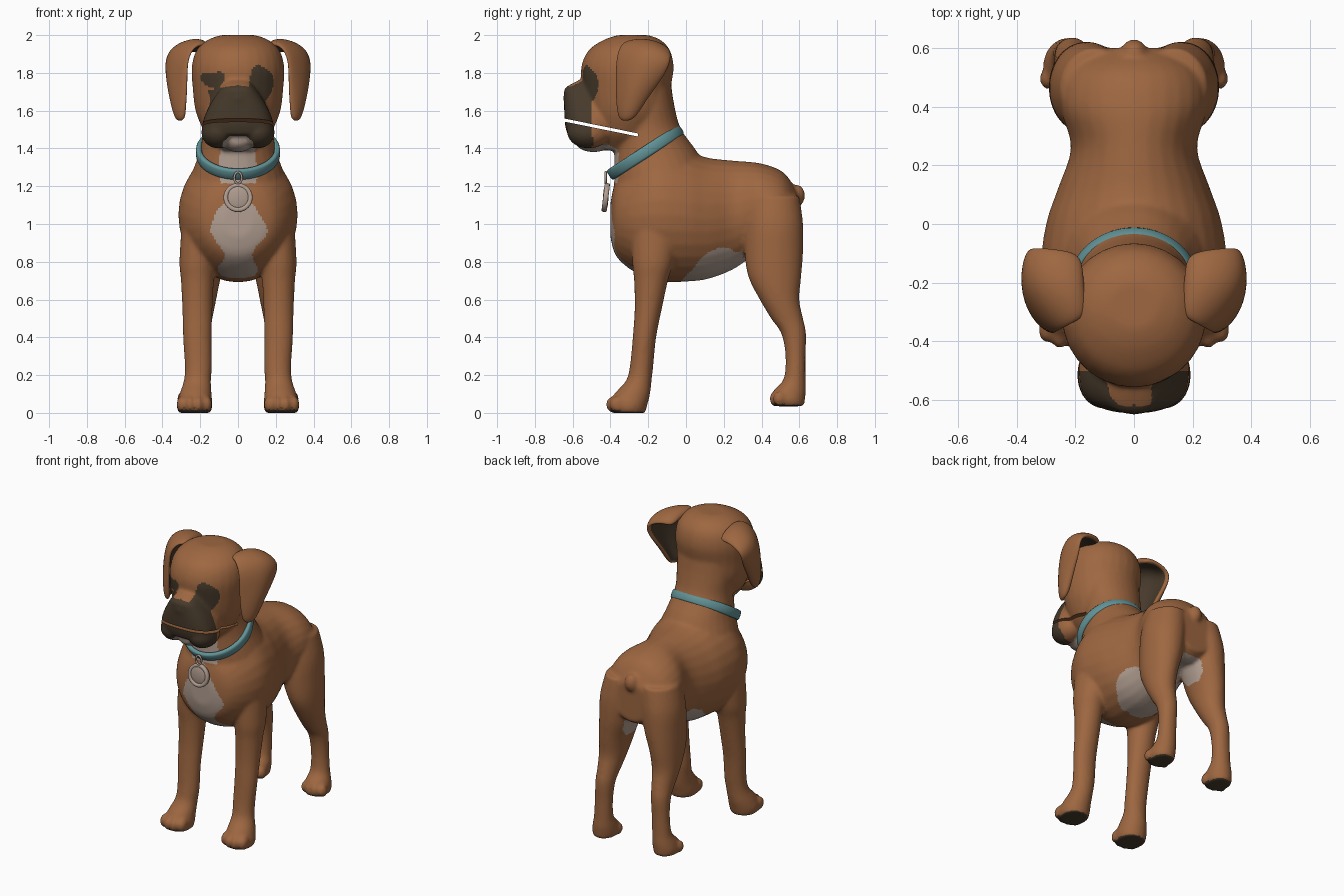
import bpy, bmesh, math
from mathutils import Vector, Matrix

default = bpy.data.objects.get("Cube")
if default:
    bpy.data.objects.remove(default)


def make_material(name, color):
    mat = bpy.data.materials.new(name)
    mat.use_nodes = True
    mat.diffuse_color = (*color, 1)
    mat.node_tree.nodes["Principled BSDF"].inputs["Base Color"].default_value = (*color, 1)
    return mat


tan = make_material("tan_fur", (.34, .135, .052))
dark = make_material("dark_mask", (.062, .042, .024))
pale = make_material("pale_fur", (.44, .34, .28))
teal = make_material("teal_collar", (.12, .29, .31))
FUR, MASK, PALE = range(3)


def new_object(name, bm, materials):
    bmesh.ops.recalc_face_normals(bm, faces=bm.faces)
    mesh = bpy.data.meshes.new(name)
    bm.to_mesh(mesh)
    bm.free()
    for mat in materials:
        mesh.materials.append(mat)
    mesh.shade_smooth()
    obj = bpy.data.objects.new(name, mesh)
    bpy.context.collection.objects.link(obj)
    return obj


def spline(points, steps=4):
    """Smooth the station list with a Catmull-Rom curve."""
    pts = [Vector(p) for p in points]
    pts = [pts[0]] + pts + [pts[-1]]
    result = []
    for a, b, c, d in zip(pts, pts[1:], pts[2:], pts[3:]):
        for i in range(steps):
            t = i / steps
            result.append(.5 * (2 * b + (c - a) * t + (2 * a - 5 * b + 4 * c - d) * t * t
                                + (3 * b - a - 3 * c + d) * t ** 3))
    return result + [pts[-1]]


def loft(bm, stations, along="z", side=1, power=1.0, count=28):
    """Skin elliptical rings; each station is (level, x, other, width, depth)."""
    rings = []
    for level, x, other, width, depth in spline(stations):
        ring = []
        for i in range(count):
            a = math.tau * i / count
            c, s = math.cos(a), math.sin(a)
            u = side * x + width * math.copysign(abs(c) ** power, c)
            v = other + depth * math.copysign(abs(s) ** power, s)
            ring.append(bm.verts.new((u, v, level) if along == "z" else (u, level, v)))
        rings.append(ring)
    for low, high in zip(rings, rings[1:]):
        for i in range(count):
            j = (i + 1) % count
            bm.faces.new((low[i], low[j], high[j], high[i]))
    bm.faces.new(rings[0][::-1])
    bm.faces.new(rings[-1])


def ball(bm, center, radii):
    matrix = Matrix.Translation(center) @ Matrix.Diagonal((*radii, 1))
    bmesh.ops.create_uvsphere(bm, u_segments=24, v_segments=14, radius=1, matrix=matrix)


def band(name, center, rx, ry, thick, height, tilt, mat, count=64, sides=12):
    """Closed elliptical band with a rounded section, tilted about x."""
    bm = bmesh.new()
    turn = Matrix.Translation(center) @ Matrix.Rotation(tilt, 4, "X")
    grid = []
    for i in range(count):
        a = math.tau * i / count
        row = []
        for k in range(sides):
            b = math.tau * k / sides
            c, s = math.cos(b), math.sin(b)
            out = thick * math.copysign(abs(c) ** .6, c)
            up = height * math.copysign(abs(s) ** .6, s)
            row.append(bm.verts.new(turn @ Vector(((rx + out) * math.cos(a), (ry + out) * math.sin(a), up))))
        grid.append(row)
    for i in range(count):
        row, after = grid[i], grid[(i + 1) % count]
        for k in range(sides):
            n = (k + 1) % sides
            bm.faces.new((row[k], after[k], after[n], row[n]))
    return new_object(name, bm, [mat])


# Torso, neck, skull and muzzle
body = bmesh.new()
loft(body, [(-.4, 0, 1.02, .08, .09), (-.37, 0, 1.03, .19, .2), (-.28, 0, 1.04, .27, .29),
            (-.15, 0, 1.05, .315, .355), (0, 0, 1.04, .3, .345), (.12, 0, 1.03, .26, .32),
            (.26, 0, 1.05, .215, .285), (.4, 0, 1.09, .25, .23), (.52, 0, 1.06, .23, .21),
            (.6, 0, 1.02, .13, .13)], along="y")
loft(body, [(1.08, 0, -.13, .29, .26), (1.25, 0, -.13, .25, .25), (1.38, 0, -.16, .205, .22),
            (1.5, 0, -.2, .185, .175), (1.62, 0, -.21, .19, .15), (1.75, 0, -.22, .19, .14)])
loft(body, [(1.39, 0, -.36, .08, .08), (1.45, 0, -.33, .15, .15), (1.5, 0, -.32, .185, .19),
            (1.6, 0, -.31, .225, .225), (1.72, 0, -.315, .24, .235), (1.83, 0, -.31, .245, .245),
            (1.92, 0, -.3, .22, .215), (1.975, 0, -.285, .16, .15), (2, 0, -.28, .09, .08)])
loft(body, [(1.47, 0, -.51, .175, .115), (1.52, 0, -.51, .19, .13), (1.6, 0, -.515, .165, .13),
            (1.68, 0, -.525, .12, .12), (1.72, 0, -.53, .09, .11), (1.76, 0, -.51, .06, .06)], power=.75)
ball(body, (0, -.605, 1.665), (.075, .045, .05))
ball(body, (0, -.49, 1.44), (.085, .1, .06))
ball(body, (0, .585, 1.15), (.045, .045, .06))

# Flews, legs and toes on both sides
for side in (1, -1):
    ball(body, (side * .105, -.515, 1.485), (.09, .115, .085))
    loft(body, [(.98, .2, -.16, .1, .13), (.8, .215, -.175, .095, .11), (.7, .215, -.185, .087, .09),
                (.55, .215, -.2, .08, .072), (.4, .215, -.22, .076, .062), (.25, .21, -.235, .072, .062),
                (.17, .215, -.25, .072, .068), (.1, .225, -.285, .085, .095),
                (.04, .23, -.305, .095, .1), (0, .23, -.305, .085, .09)], side=side)
    loft(body, [(1.15, .13, .46, .12, .14), (1, .155, .465, .13, .155), (.85, .17, .465, .12, .155),
                (.72, .19, .47, .1, .14), (.6, .2, .495, .085, .105), (.5, .205, .535, .07, .085),
                (.42, .21, .57, .062, .066), (.3, .215, .58, .058, .053), (.18, .22, .575, .062, .058),
                (.12, .225, .55, .075, .085), (.07, .23, .54, .08, .09), (.035, .23, .54, .07, .085)], side=side)
    for i in range(4):
        x = side * (.165 + .044 * i)
        reach = .02 * (i in (1, 2))
        ball(body, (x, -.36 - reach, .045), (.028, .045, .045))
        ball(body, (x, .495 - reach, .075), (.024, .035, .04))

dog = new_object("dog_body", body, [tan, dark, pale])

# Thin open mouth slit
slit = bmesh.new()
bmesh.ops.create_cube(slit, size=1, matrix=Matrix.Translation((0, -.46, 1.513))
                      @ Matrix.Rotation(-.2, 4, "X") @ Matrix.Diagonal((.8, .42, .016, 1)))
cutter = new_object("mouth_cutter", slit, [tan])
cutter.hide_render = True

remesh = dog.modifiers.new("merge", "REMESH")
remesh.mode = "VOXEL"
remesh.voxel_size = .011
smooth = dog.modifiers.new("soften", "SMOOTH")
smooth.factor = .5
smooth.iterations = 7
cut = dog.modifiers.new("mouth", "BOOLEAN")
cut.object = cutter
cut.operation = "DIFFERENCE"
baked = bpy.data.meshes.new_from_object(dog.evaluated_get(bpy.context.evaluated_depsgraph_get()))
dog.modifiers.clear()
dog.data = baked
bpy.data.objects.remove(cutter)
baked.materials.clear()
for mat in (tan, dark, pale):
    baked.materials.append(mat)


def blob(x, z, cx, cz, rx, rz):
    return ((x - cx) / rx) ** 2 + ((z - cz) / rz) ** 2 < 1


def coat(center, normal):
    """Choose the coat colour from the place on the body."""
    x, y, z = center
    w = abs(x)
    wave = .008 * math.sin(37 * x + 23 * z) + .008 * math.sin(41 * y)
    if z < .06 and normal.z < -.6:
        return MASK
    if z > 1.36 and y < -.38:
        if z < 1.5 and w < .08 and y > -.6 and (w / .08) ** 2 + ((z - 1.42) / .085) ** 2 < 1:
            return PALE
        if y < -.49 + wave and z < 1.735 - .15 * w:
            return MASK
        if blob(x, z, -.135, 1.77 + wave, .065, .042) or blob(x, z, .125, 1.75 + wave, .065, .09):
            return MASK
    if y < -.3 and 1.22 < z < 1.46 and w < .1 + wave:
        return PALE
    if y < -.2 and .66 < z < 1.22:
        width = .16 - .62 * abs(z - .97) if z > .84 else .08 + .15 * (.84 - z)
        if w < width + wave:
            return PALE
    if -.04 < y < .3 and z < min(.7 + 1.1 * (y + .02), .86) + wave and z > .66:
        return PALE
    if .3 <= y < .56 and .74 < z < .93 and w < .09:
        return PALE
    return FUR


for face in baked.polygons:
    face.material_index = coat(face.center, face.normal)
baked.shade_smooth()
baked.set_sharp_from_angle(angle=math.radians(50))

# Folded ears: rows run from the root over the fold to the tip, back edge first
ear_rows = [((.17, -.1, 1.91), (.17, -.2, 1.95), (.15, -.31, 1.94)),
            ((.25, -.08, 1.93), (.23, -.2, 1.99), (.2, -.34, 1.97)),
            ((.37, -.07, 1.88), (.385, -.2, 1.95), (.27, -.38, 1.9)),
            ((.355, -.1, 1.79), (.39, -.26, 1.79), (.27, -.38, 1.74)),
            ((.33, -.19, 1.68), (.365, -.29, 1.66), (.28, -.375, 1.62)),
            ((.31, -.27, 1.55), (.325, -.31, 1.54), (.29, -.355, 1.54))]
for side, label in ((1, "left"), (-1, "right")):
    bm = bmesh.new()
    grid = [[bm.verts.new((side * x, y, z)) for x, y, z in row] for row in ear_rows]
    for row, after in zip(grid, grid[1:]):
        for i in range(2):
            bm.faces.new((row[i], row[i + 1], after[i + 1], after[i]))
    ear = new_object(label + "_ear", bm, [tan, dark])
    if sum(f.normal.x * side for f in ear.data.polygons) < 0:
        ear.data.flip_normals()
    shell = ear.modifiers.new("thickness", "SOLIDIFY")
    shell.thickness = .045
    shell.offset = -.3
    shell.material_offset = 1
    rounding = ear.modifiers.new("rounding", "SUBSURF")
    rounding.levels = rounding.render_levels = 3

# Collar with its hanging ring and tag
band("collar", (0, -.215, 1.38), .207, .213, .016, .031, .575, teal)
band("tag_ring", (0, -.425, 1.245), .02, .03, .006, .006, math.pi / 2, pale, count=24, sides=8)
band("tag_rim", (0, -.425, 1.14), .065, .065, .012, .014, math.pi / 2 - .12, pale)
disc = bmesh.new()
ball(disc, (0, -.425, 1.14), (.065, .014, .065))
new_object("tag_disc", disc, [pale])
